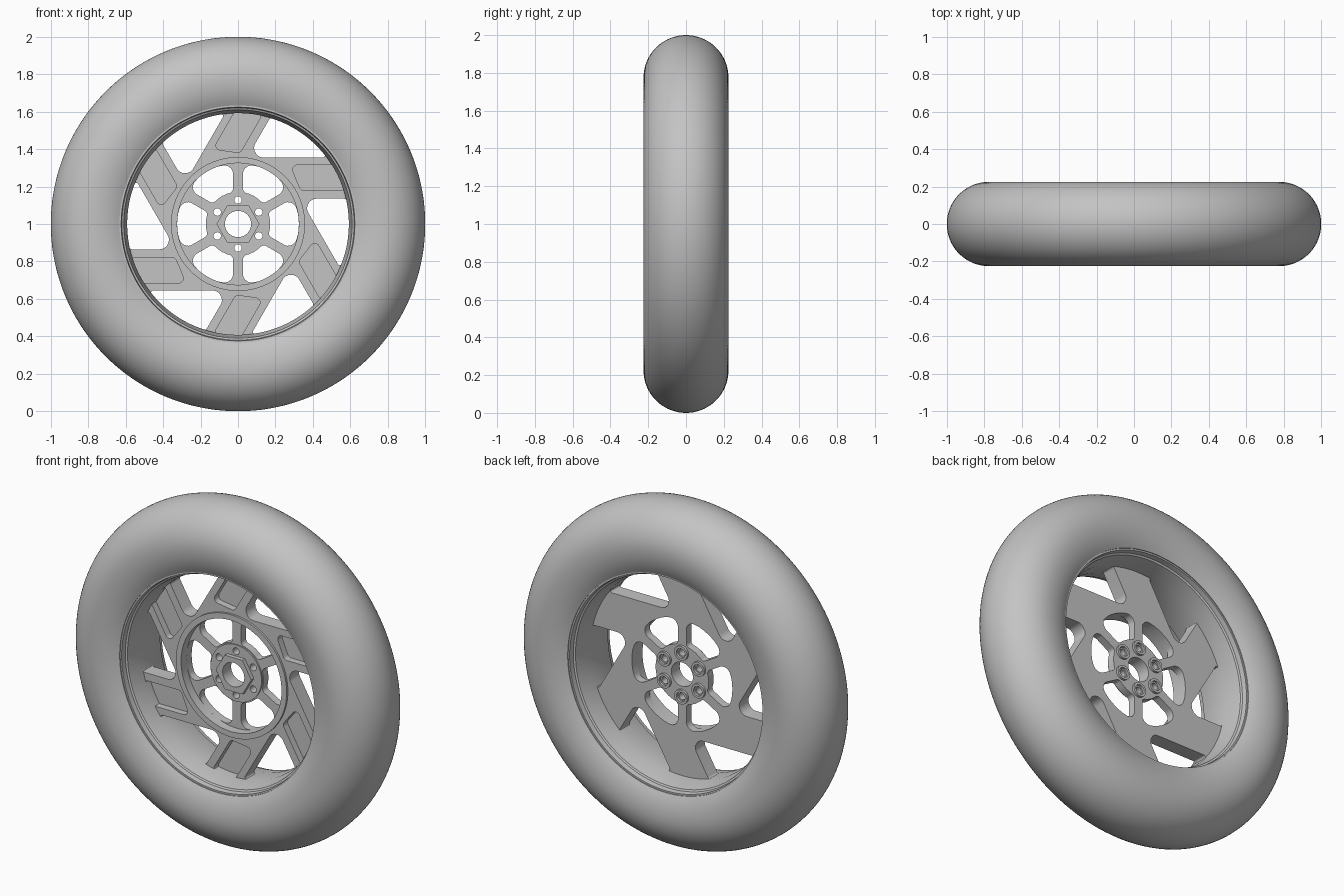
import bpy, bmesh, math
from mathutils import Vector

cube = bpy.data.objects.get("Cube")
if cube:
    bpy.data.objects.remove(cube)

grey = bpy.data.materials.new("plain_grey")
grey.use_nodes = True
grey.diffuse_color = (0.55, 0.55, 0.55, 1)
grey.node_tree.nodes["Principled BSDF"].inputs["Base Color"].default_value = grey.diffuse_color

AXLE = 1.0      # height of the wheel centre
BORE = 0.592    # inner radius of the rim


def finish(obj):
    """Clean the mesh, give it the material and smooth its round walls."""
    bm = bmesh.new()
    bm.from_mesh(obj.data)
    bmesh.ops.remove_doubles(bm, verts=bm.verts, dist=1e-5)
    bmesh.ops.recalc_face_normals(bm, faces=bm.faces)
    bm.to_mesh(obj.data)
    bm.free()
    obj.data.materials.clear()
    obj.data.materials.append(grey)
    bpy.ops.object.select_all(action='DESELECT')
    obj.select_set(True)
    bpy.context.view_layer.objects.active = obj
    bpy.ops.object.shade_smooth_by_angle(angle=math.radians(30))


def lathe(name, profile, steps=144):
    """Turn a closed (radius, y) profile around the axle."""
    bm = bmesh.new()
    rings = []
    for i in range(steps):
        a = math.tau * i / steps
        rings.append([bm.verts.new((r * math.cos(a), y, r * math.sin(a))) for r, y in profile])
    n = len(profile)
    for i in range(steps):
        p, q = rings[i], rings[(i + 1) % steps]
        for j in range(n):
            k = (j + 1) % n
            bm.faces.new((p[j], p[k], q[k], q[j]))
    mesh = bpy.data.meshes.new(name)
    bm.to_mesh(mesh)
    bm.free()
    obj = bpy.data.objects.new(name, mesh)
    obj.location.z = AXLE
    bpy.context.collection.objects.link(obj)
    finish(obj)


def polar(r, degrees):
    a = math.radians(degrees)
    return Vector((r * math.cos(a), r * math.sin(a)))


def circle(r, centre=(0, 0), n=96):
    return [Vector(centre) + polar(r, 360 * i / n) for i in range(n)]


def arc(r, start, end, n=10):
    """Inner points of an arc between two points on a circle."""
    a, b = (math.degrees(math.atan2(p.y, p.x)) for p in (start, end))
    return [(polar(r, a + (b - a) * i / n), 0) for i in range(1, n)]


def rounded(corners, n=7):
    """Outline from (point, fillet radius) corners."""
    out = []
    for i, (p, rad) in enumerate(corners):
        if not rad:
            out.append(p)
            continue
        a = (corners[i - 1][0] - p).normalized()
        b = (corners[(i + 1) % len(corners)][0] - p).normalized()
        half = a.angle(b) / 2
        centre = p + (a + b).normalized() * rad / math.sin(half)
        start = p + a * rad / math.tan(half) - centre
        end = p + b * rad / math.tan(half) - centre
        for j in range(n + 1):
            d = start.lerp(end, j / n)
            out.append(centre + d.normalized() * rad)
    return out


def six(loop):
    """Six copies of an outline around the axle."""
    copies = []
    for k in range(6):
        c, s = math.cos(k * math.pi / 3), math.sin(k * math.pi / 3)
        copies.append([Vector((c * p.x - s * p.y, s * p.x + c * p.y)) for p in loop])
    return copies


def plate(name, loops, front, back):
    """Flat plate with holes, between two y positions."""
    curve = bpy.data.curves.new(name, 'CURVE')
    curve.dimensions = '2D'
    curve.fill_mode = 'BOTH'
    curve.extrude = (back - front) / 2
    for loop in loops:
        spline = curve.splines.new('POLY')
        spline.points.add(len(loop) - 1)
        for point, p in zip(spline.points, loop):
            point.co = (p.x, p.y, 0, 1)
        spline.use_cyclic_u = True
    obj = bpy.data.objects.new(name, curve)
    obj.location = (0, (front + back) / 2, AXLE)
    obj.rotation_euler.x = math.pi / 2
    bpy.context.collection.objects.link(obj)
    bpy.ops.object.select_all(action='DESELECT')
    obj.select_set(True)
    bpy.context.view_layer.objects.active = obj
    bpy.ops.object.convert(target='MESH')
    finish(bpy.context.view_layer.objects.active)


# Tyre: round tread, slightly longer curve towards the bead
tyre = []
for i in range(49):
    t = math.radians(-123 + 246 * i / 48)
    reach = 0.225 if math.cos(t) > 0 else 0.26
    tyre.append((0.775 + reach * math.cos(t), 0.225 * math.sin(t)))
lathe("tyre", tyre)

# Rim: lip, step and tapered bore, mirrored across the middle
side = [(0.66, 0.184), (0.624, 0.184), (0.62, 0.155), (0.61, 0.15), (BORE, 0.06)]
lathe("rim", side + [(r, -y) for r, y in reversed(side)])

# Large window between two swept spokes
edge = BORE + 0.003
low, lead = 0.355, 0.135
normal, along = polar(1, 150), polar(1, 60)
inner = Vector(((low * normal.y - lead) / -normal.x, low))
right = Vector((math.sqrt(edge ** 2 - low ** 2), low))
tip = normal * lead + along * math.sqrt(edge ** 2 - lead ** 2)
window = rounded([(inner, 0.05), (right, 0.012)] + arc(edge, right, tip) + [(tip, 0.018)])
windows = six(window)

# Pocket in the front of each spoke
top = Vector((math.sqrt(edge ** 2 - 0.315 ** 2), 0.315))
bottom = Vector((math.sqrt(edge ** 2 - 0.18 ** 2), 0.18))
pocket = rounded([(Vector((0.28, 0.315)), 0.025), (Vector((0.335, 0.18)), 0.025), (bottom, 0.012)]
                 + arc(edge, bottom, top) + [(top, 0.012)])

# Hub window between two thin webs
web = 0.027


def web_corner(r, sign):
    out = math.sqrt(r * r - web * web)
    return polar(out, 60 + 30 * sign) + polar(web, 60 - 60 * sign)


a, b = web_corner(0.172, -1), web_corner(0.325, -1)
c, d = web_corner(0.325, 1), web_corner(0.172, 1)
hub_window = rounded([(a, 0.025), (b, 0.045)] + arc(0.325, b, c)[2:-2]
                     + [(c, 0.045), (d, 0.025)] + arc(0.172, d, a, 4))

# Wheel disc and spokes
bolt = polar(0.128, 90)
bolt_holes = six(circle(0.02, bolt, 24))
axle_hole = circle(0.07)
plate("wheel_disc", [circle(0.61), axle_hole] + windows + six(hub_window) + bolt_holes, -0.01, 0.036)
plate("spoke_fronts", [circle(0.61), circle(0.34)] + windows + six(pocket), -0.05, -0.009)
plate("inner_ring", [circle(0.358), circle(0.325)], -0.062, 0.0)

# Hub flange, hexagonal boss and rear bolt seats
plate("hub_flange", [circle(0.165), axle_hole] + bolt_holes, -0.018, 0.03)
plate("hub_boss", [circle(0.115, n=6), axle_hole], -0.042, -0.01)
plate("bolt_seats", six(circle(0.042, bolt, 32)) + six(circle(0.028, bolt, 32)), 0.03, 0.05)
